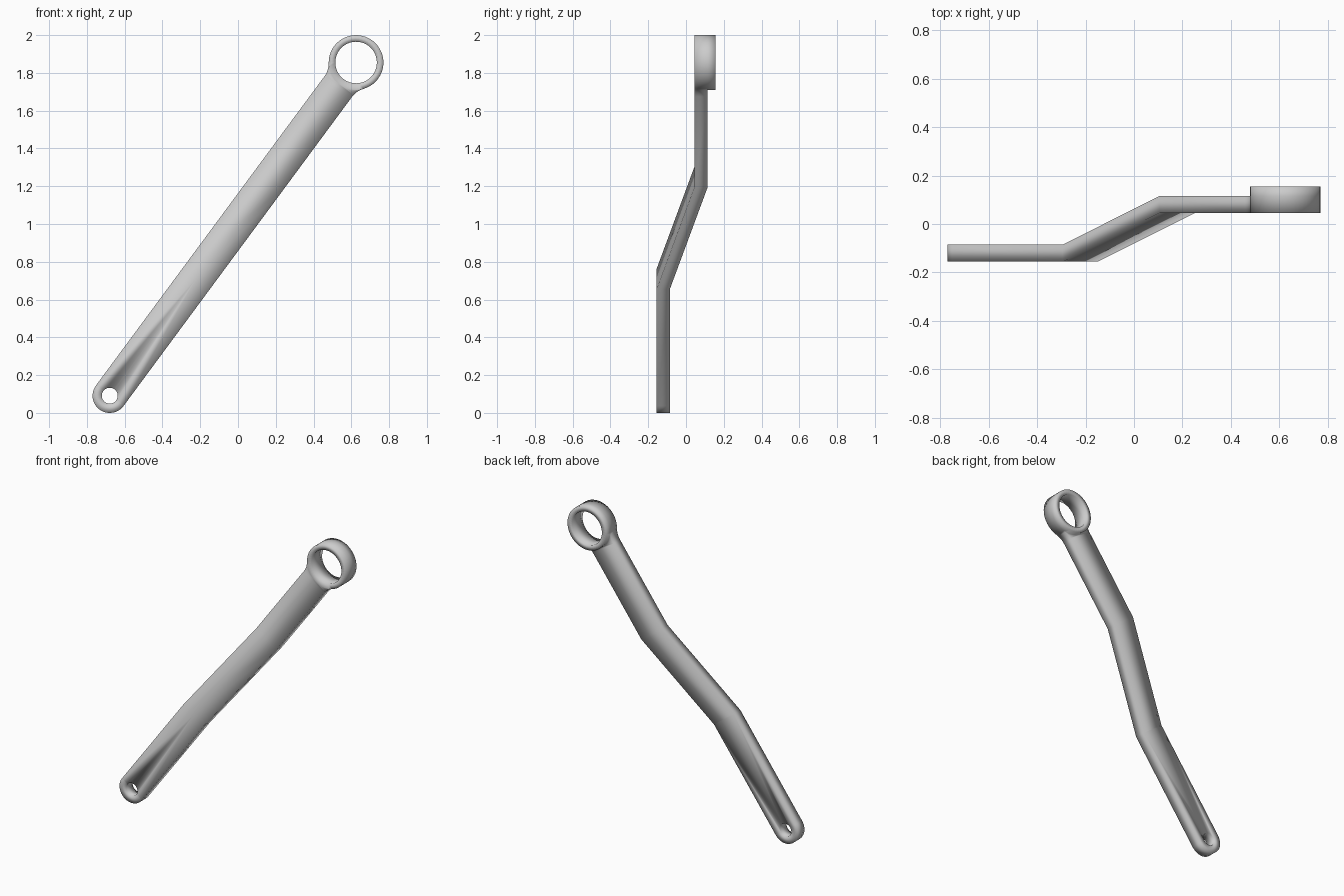
import bpy, bmesh, math

if "Cube" in bpy.data.objects:
    bpy.data.objects.remove(bpy.data.objects["Cube"])

# Main dimensions: t runs along the lever, s across it
EYE = (-0.679, 0.091)      # small eye centre (x, z)
RING = (0.625, 1.855)      # large ring centre (x, z)
W, HOLE = 0.091, 0.042     # half width of the arm, small hole radius
RO, RI = 0.145, 0.110      # large ring radii
T1, T2 = 0.77, 1.441       # bend positions along the arm
Y0, Y1 = -0.155, 0.045     # front face level of lower and upper arm
THICK, RING_BACK = 0.07, 0.155
N = 48
L = math.hypot(RING[0] - EYE[0], RING[1] - EYE[1])
DX, DZ = (RING[0] - EYE[0]) / L, (RING[1] - EYE[1]) / L

bm = bmesh.new()
cache = {}


def front(t):
    u = min(max((t - T1) / (T2 - T1), 0), 1)
    return Y0 + (Y1 - Y0) * u


def vert(t, s, y):
    co = (EYE[0] + t * DX - s * DZ, y, EYE[1] + t * DZ + s * DX)
    key = tuple(round(c * 1e5) for c in co)
    if key not in cache:
        cache[key] = bm.verts.new(co)
    return cache[key]


def plate(pts):
    """Front and back face of a piece of the arm."""
    bm.faces.new([vert(t, s, front(t)) for t, s in pts])
    bm.faces.new([vert(t, s, front(t) + THICK) for t, s in reversed(pts)])


def walls(pts):
    """Side faces of the arm along a chain of points."""
    for a, b in zip(pts, pts[1:]):
        bm.faces.new([vert(*a, front(a[0])), vert(*b, front(b[0])),
                      vert(*b, front(b[0]) + THICK), vert(*a, front(a[0]) + THICK)])


def eye(r, k):
    a = 2 * math.pi * k / N
    return (r * math.cos(a), r * math.sin(a))


def ring(r, k):
    a = 2 * math.pi * k / N
    return (L - r * math.cos(a), r * math.sin(a))


# Fillet between arm side and ring, tangent to both
J = 7
A = 2 * math.pi * J / N
FR = (RO * math.sin(A) - W) / (1 - math.sin(A))
FT, FS = L - (RO + FR) * math.cos(A), W + FR
end = math.pi / 2 - A
fillet = [(FT + FR * math.sin(end * k / 6), FS - FR * math.cos(end * k / 6)) for k in range(6)]
fillet.append(ring(RO, J))


def flip(pts):
    return [(t, -s) for t, s in pts]


# Small eye and lower arm
H = N // 2
for k in range(N // 4, 3 * N // 4):
    plate([eye(W, k), eye(W, k + 1), eye(HOLE, k + 1), eye(HOLE, k)])
plate([eye(HOLE, k) for k in range(N // 4, -1, -1)] + [(T1, 0), (T1, W), (0, W)])
plate([eye(HOLE, k) for k in range(0, -N // 4 - 1, -1)] + [(0, -W), (T1, -W), (T1, 0)])
walls([eye(HOLE, k) for k in range(N + 1)])

# Sloping middle and upper arm with flared neck
plate([(T1, -W), (T2, -W), (T2, W), (T1, W), (T1, 0)])
arc = [ring(RO, k) for k in range(-J + 1, J)]
plate([(T2, W), (T2, -W)] + flip(fillet) + arc + fillet[::-1])
outer = [eye(W, k) for k in range(N // 4, 3 * N // 4 + 1)]
walls(fillet[::-1] + [(T2, W), (T1, W)] + outer + [(T1, -W), (T2, -W)] + flip(fillet))

# Large ring, welded to the neck
for k in range(-H, H):
    o, p, i, j = ring(RO, k), ring(RO, k + 1), ring(RI, k), ring(RI, k + 1)
    mid = Y1 + THICK
    bands = [(o, p, mid, RING_BACK), (i, j, Y1, RING_BACK)]
    if not -J <= k < J:
        bands.append((o, p, Y1, mid))
    for a, b, ya, yb in bands:
        bm.faces.new([vert(*a, ya), vert(*b, ya), vert(*b, yb), vert(*a, yb)])
    for y in (Y1, RING_BACK):
        bm.faces.new([vert(*o, y), vert(*p, y), vert(*j, y), vert(*i, y)])

bmesh.ops.recalc_face_normals(bm, faces=bm.faces)
for f in bm.faces:
    f.smooth = True
mesh = bpy.data.meshes.new("lever_arm")
bm.to_mesh(mesh)
bm.free()
obj = bpy.data.objects.new("lever_arm", mesh)
bpy.context.collection.objects.link(obj)
